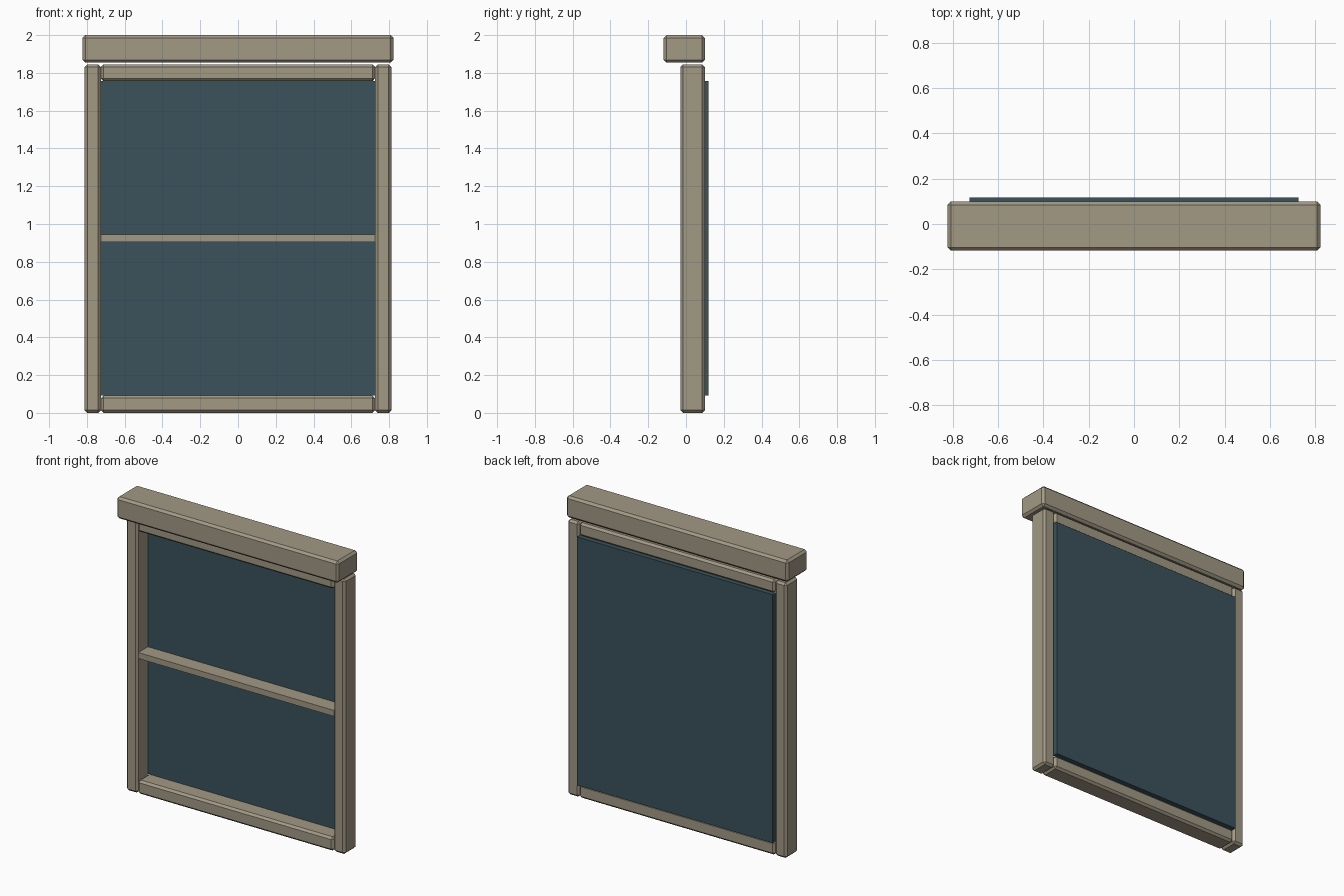
import bpy

if "Cube" in bpy.data.objects:
    bpy.data.objects.remove(bpy.data.objects["Cube"])


def material(name, rgb):
    m = bpy.data.materials.new(name)
    m.diffuse_color = (*rgb, 1.0)
    m.use_nodes = True
    m.node_tree.nodes["Principled BSDF"].inputs["Base Color"].default_value = m.diffuse_color
    return m


WOOD = material("painted_wood", (0.36, 0.32, 0.235))
GLASS = material("dark_glass", (0.043, 0.085, 0.104))


def box(name, xs, ys, zs, mat, bevel=0.0):
    """Box spanning the given ranges, with an optional flat chamfer."""
    spans = (xs, ys, zs)
    bpy.ops.mesh.primitive_cube_add(size=1, location=[(a + b) / 2 for a, b in spans])
    ob = bpy.context.object
    ob.name = name
    ob.scale = [b - a for a, b in spans]
    bpy.ops.object.transform_apply(location=False, rotation=False, scale=True)
    ob.data.materials.append(mat)
    if bevel:
        mod = ob.modifiers.new("chamfer", "BEVEL")
        mod.width = bevel
        mod.segments = 1
    return ob


INNER, OUTER = 0.726, 0.812    # half widths of opening and frame
DEPTH = (-0.03, 0.10)          # frame depth
TOP = 1.845                    # frame height
CHAMFER = 0.014

# side posts
for side, s in (("left", -1), ("right", 1)):
    box(side + "_post", sorted((s * INNER, s * OUTER)), DEPTH, (0, TOP), WOOD, CHAMFER)

# bottom and top rails
for name, zs in (("bottom_rail", (0, 0.092)), ("top_rail", (1.757, TOP))):
    box(name, (-INNER, INNER), DEPTH, zs, WOOD, CHAMFER)

# plain crossbar in front of the pane
box("crossbar", (-INNER, INNER), (-0.02, 0.085), (0.904, 0.944), WOOD)

# glass pane, standing proud of the back
box("glass_pane", (-INNER, INNER), (0.082, 0.118), (0.092, 1.757), GLASS)

# overhanging header
box("header", (-0.823, 0.823), (-0.118, 0.10), (1.854, 2.0), WOOD, 0.015)
